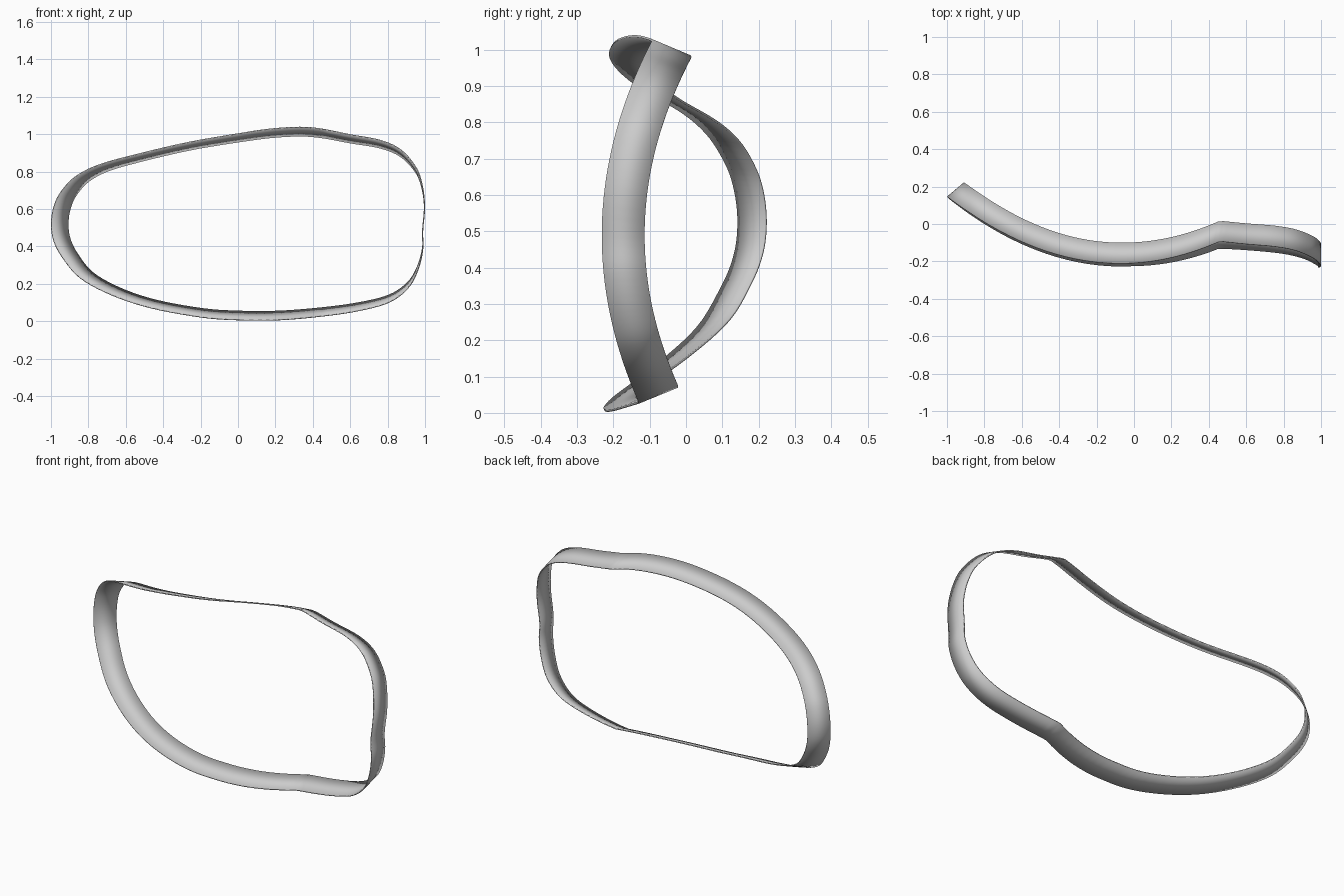
import bpy
import bmesh
from mathutils import Vector

default_cube = bpy.data.objects.get("Cube")
if default_cube:
    bpy.data.objects.remove(default_cube, do_unlink=True)

MIDDLE = 0.52       # height of the widest line
KINK = 0.45         # where the curved and the straight piece meet
WIDTH = 0.118       # depth of the band
SUBDIVISIONS = 5

# Front rim outline as (x, z), clockwise from the narrow end
OUTLINE = [
    (-1, .52), (-.987, .61), (-.95, .69), (-.87, .775), (-.74, .84), (-.52, .9),
    (-.26, .96), (0, 1.005), (.17, 1.03), (.33, 1.04), (KINK, 1.03), (.6, 1),
    (.76, .97), (.87, .92), (.95, .83), (.985, .74), (1, .62), (.99, .48),
    (.99, .38), (.963, .27), (.91, .175), (.81, .1), (.65, .055), (KINK, .025),
    (.22, .005), (0, .005), (-.2, .02), (-.47, .07), (-.68, .14), (-.845, .23),
    (-.94, .34), (-.987, .43),
]


def smooth_loop(points, steps):
    """Closed Catmull-Rom curve through the points."""
    points = [Vector(p) for p in points]
    count = len(points)
    result = []
    for i in range(count):
        a, b, c, d = (points[(i + k) % count] for k in (-1, 0, 1, 2))
        for step in range(steps):
            t = step / steps
            result.append(b + 0.5 * t * (c - a + t * (2 * a - 5 * b + 4 * c - d
                                                      + t * (3 * (b - c) + d - a))))
    return result


def rim_depth(x, z):
    """Sweep of the front rim: wrapped around z on the left, around x on the right."""
    if x <= KINK + 0.001:
        return -.21 + .42 * (x + .07) ** 2 - (1 - z) * (.015 + .045 * max(x, 0))
    return -.232 + .48 * (z - MIDDLE) ** 2 + .03 * (z - .5)


def band_offset(x, z):
    """Vector from the front rim to the back rim, leaning inward."""
    dx = .09 * max(-x, 0) ** 1.5
    dz = -.09 * (z - MIDDLE)
    return Vector((dx, (WIDTH ** 2 - dx ** 2 - dz ** 2) ** 0.5, dz))


def make_material(name, color):
    material = bpy.data.materials.new(name)
    material.use_nodes = True
    material.diffuse_color = color
    material.node_tree.nodes["Principled BSDF"].inputs["Base Color"].default_value = color
    return material


# Band: a strip between the front and back rims
bm = bmesh.new()
rims = []
for x, z in smooth_loop(OUTLINE, SUBDIVISIONS):
    front = Vector((x, rim_depth(x, z), z))
    rims.append((bm.verts.new(front), bm.verts.new(front + band_offset(x, z))))
for (f0, b0), (f1, b1) in zip(rims, rims[1:] + rims[:1]):
    bm.faces.new((f0, f1, b1, b0))

mesh = bpy.data.meshes.new("frame_band")
bm.to_mesh(mesh)
bm.free()
band = bpy.data.objects.new("frame_band", mesh)
bpy.context.collection.objects.link(band)
mesh.materials.append(make_material("light_grey", (0.6, 0.6, 0.6, 1)))

# Thin wall, grown inward
wall = band.modifiers.new("wall", 'SOLIDIFY')
wall.thickness = 0.006
wall.offset = -1

bpy.context.view_layer.objects.active = band
band.select_set(True)
bpy.ops.object.shade_smooth_by_angle()
